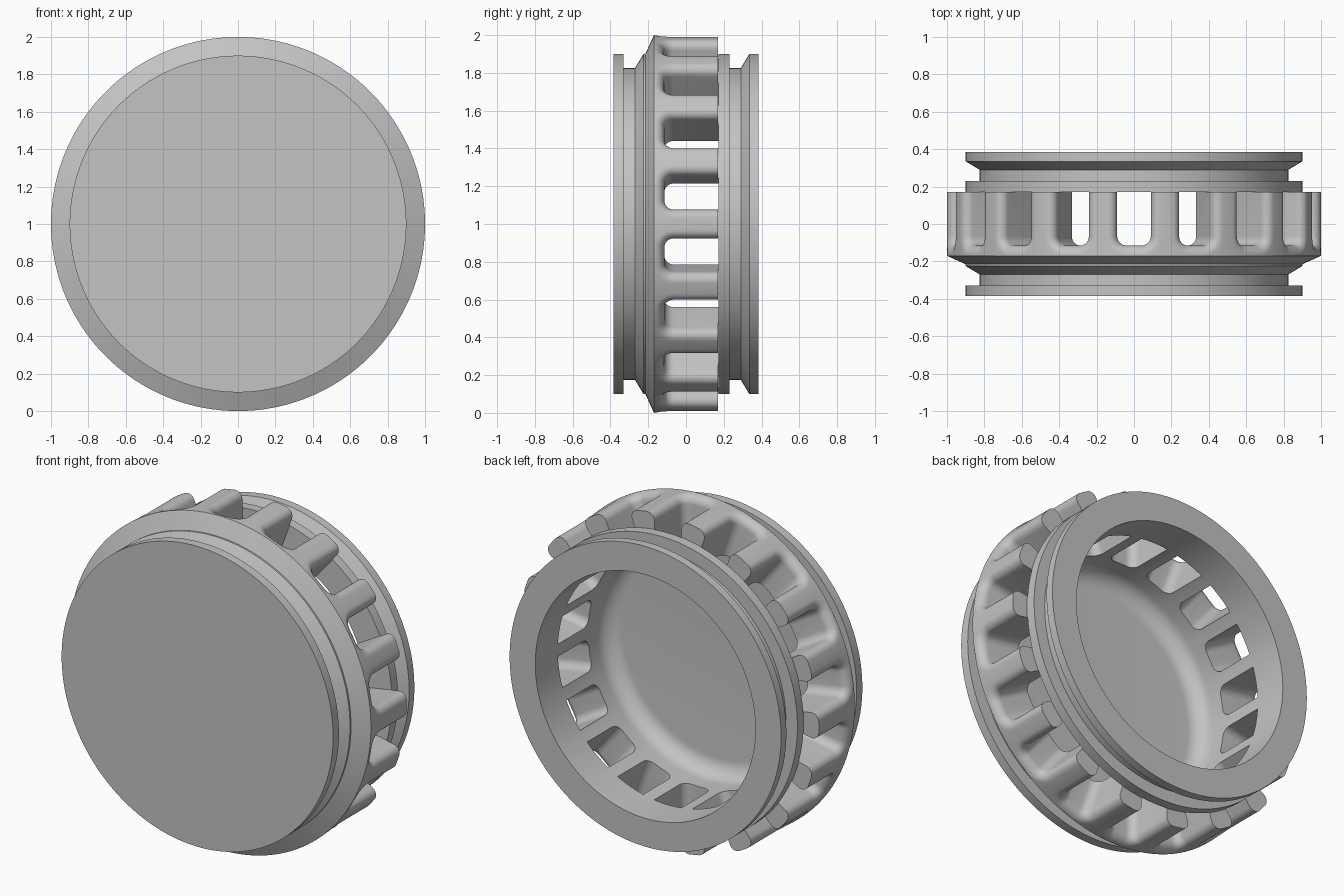
import bpy, bmesh
from math import sin, cos, pi, sqrt, radians
from mathutils import Matrix, Vector

cube = bpy.data.objects.get("Cube")
if cube:
    bpy.data.objects.remove(cube, do_unlink=True)

SEGMENTS = 180
FINS = 18
RIM, CREST, GROOVE, BORE = 0.9, 1.0, 0.825, 0.73
FLOOR, FILLET = -0.3, 0.1
SLOT_HALF, SLOT_FRONT, SLOT_BACK = 0.09, -0.115, 0.172
CORNER, ROUND = 0.05, 0.052


def make_object(name, bm):
    bmesh.ops.recalc_face_normals(bm, faces=bm.faces)
    mesh = bpy.data.meshes.new(name)
    bm.to_mesh(mesh)
    bm.free()
    obj = bpy.data.objects.new(name, mesh)
    bpy.context.collection.objects.link(obj)
    return obj


# Turned cup: outside from the front centre to the back rim, then the bore
profile = [(0, -0.385), (RIM, -0.385), (RIM, -0.33), (GROOVE, -0.33),
           (GROOVE, -0.27), (RIM, -0.225), (RIM, -0.215), (CREST, -0.17),
           (CREST, 0.17), (RIM, 0.17), (RIM, 0.23), (GROOVE, 0.23),
           (GROOVE, 0.29), (RIM, 0.335), (RIM, 0.385), (BORE, 0.385)]
for i in range(9):
    a = i * pi / 16
    profile.append((BORE - FILLET + FILLET * cos(a),
                    FLOOR + FILLET - FILLET * sin(a)))
profile.append((0, FLOOR))

bm = bmesh.new()
verts = [bm.verts.new((r, y, 0)) for r, y in profile]
edges = [bm.edges.new(pair) for pair in zip(verts, verts[1:])]
bmesh.ops.spin(bm, geom=verts + edges, cent=(0, 0, 0), axis=(0, 1, 0),
               angle=2 * pi, steps=SEGMENTS, use_merge=True)
bmesh.ops.remove_doubles(bm, verts=bm.verts, dist=0.0001)
body = make_object("finned_cup", bm)


# U-shaped slot outline, grown outward by a given amount
def outline(grow):
    half, front, rad = SLOT_HALF + grow, SLOT_FRONT - grow, CORNER + grow
    side = [(half, SLOT_BACK)]
    for i in range(9):
        a = i * pi / 16
        side.append((half - rad + rad * cos(a), front + rad - rad * sin(a)))
    return side + [(-t, y) for t, y in reversed(side)]


# Slot cutters flare at the top, which rounds the outer edges of the fins
levels = [(0.66, 0)]
for i in range(9):
    a = i * pi / 16
    levels.append((CREST - ROUND + ROUND * sin(a), ROUND * (1 - cos(a))))
levels.append((CREST + 0.08, ROUND))

bm = bmesh.new()
for k in range(FINS):
    turn = Matrix.Rotation(radians(360 / FINS) * k, 3, 'Y')
    rings = []
    for height, grow in levels:
        rings.append([bm.verts.new(turn @ Vector((t, y, sqrt(height ** 2 - t ** 2))))
                      for t, y in outline(grow)])
    n = len(rings[0])
    for low, high in zip(rings, rings[1:]):
        for j in range(n):
            m = (j + 1) % n
            bm.faces.new((low[j], low[m], high[m], high[j]))
    # Caps are strips across the slot, so they follow the curve
    for ring in (rings[0], rings[-1]):
        for j in range(n // 2 - 1):
            bm.faces.new((ring[j], ring[j + 1], ring[n - 2 - j], ring[n - 1 - j]))
cutter = make_object("slot_cutter", bm)
cutter.hide_render = True

# Cut the slots
cut = body.modifiers.new("slots", 'BOOLEAN')
cut.operation = 'DIFFERENCE'
cut.solver = 'EXACT'
cut.object = cutter
bpy.ops.object.select_all(action='DESELECT')
body.select_set(True)
bpy.context.view_layer.objects.active = body
bpy.ops.object.modifier_apply(modifier=cut.name)
bpy.data.objects.remove(cutter, do_unlink=True)

# Stand it on the ground
body.data.transform(Matrix.Translation((0, 0, 1)))
bpy.ops.object.shade_smooth_by_angle(angle=radians(25))

# Single grey finish
grey = bpy.data.materials.new("light_grey")
grey.use_nodes = True
colour = (0.55, 0.55, 0.55, 1)
grey.diffuse_color = colour
grey.node_tree.nodes["Principled BSDF"].inputs["Base Color"].default_value = colour
body.data.materials.clear()
body.data.materials.append(grey)
